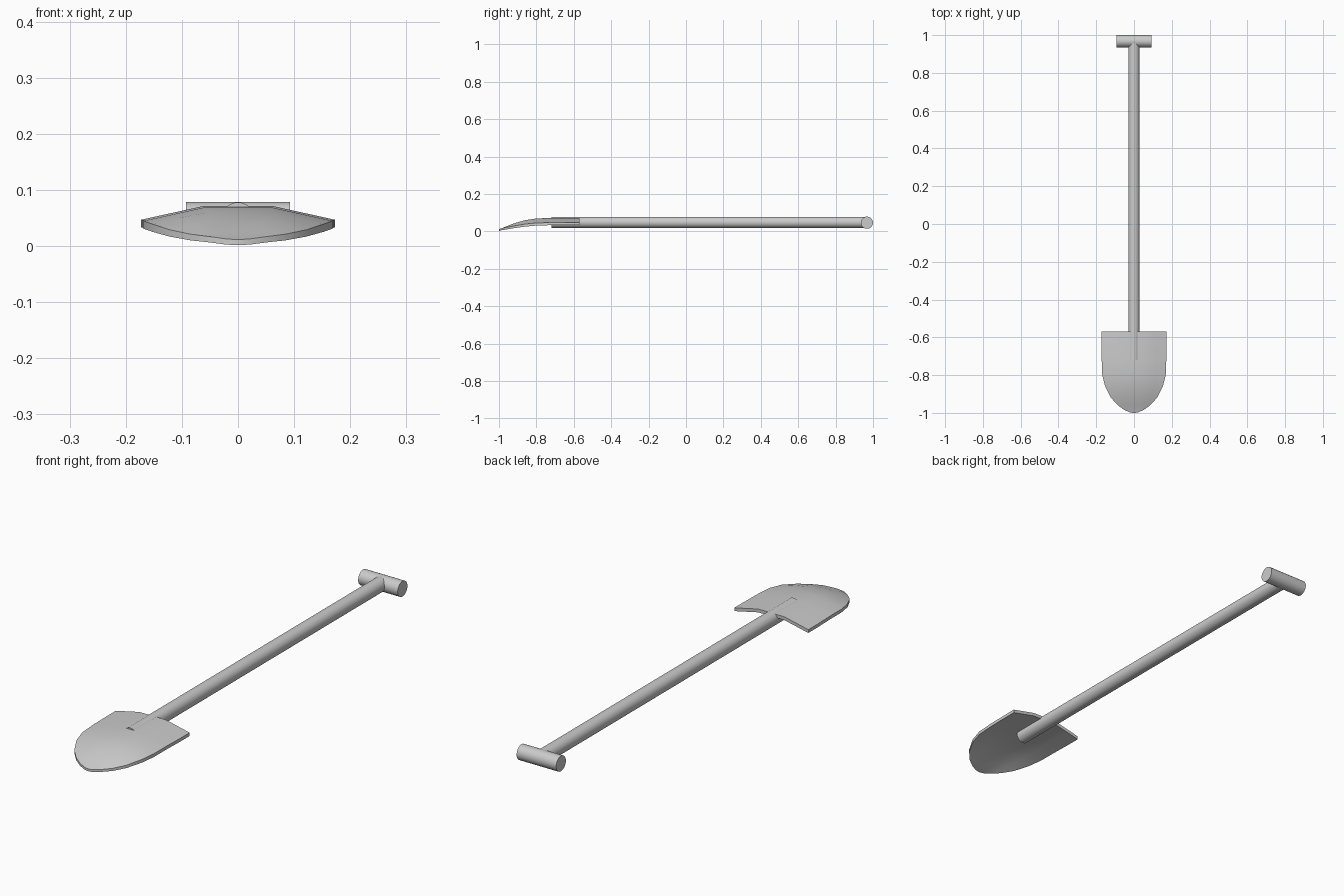
import bpy, bmesh, math

if "Cube" in bpy.data.objects:
    bpy.data.objects.remove(bpy.data.objects["Cube"])


def smooth(obj):
    bpy.ops.object.select_all(action='DESELECT')
    obj.select_set(True)
    bpy.context.view_layer.objects.active = obj
    bpy.ops.object.shade_smooth_by_angle(angle=math.radians(35))


def rod(name, radius, length, centre, rotation):
    bpy.ops.mesh.primitive_cylinder_add(vertices=32, radius=radius, depth=length,
                                        location=centre, rotation=rotation)
    obj = bpy.context.object
    obj.name = name
    smooth(obj)
    return obj


# Straight shaft running under the blade, and the T-grip across its end
rod("shaft", 0.03, 1.687, (0, 0.1235, 0.048), (math.pi / 2, 0, 0))
rod("grip", 0.0325, 0.185, (0, 0.9675, 0.0465), (0, math.pi / 2, 0))

# Blade sections from back to tip: y, half width, crown height
SECTIONS = [(-0.57, 0.173, 0.072), (-0.63, 0.173, 0.072), (-0.72, 0.171, 0.072),
            (-0.80, 0.168, 0.069), (-0.86, 0.153, 0.060), (-0.92, 0.122, 0.043),
            (-0.96, 0.085, 0.027), (-0.985, 0.05, 0.017), (-0.997, 0.022, 0.013),
            (-1.0, 0.006, 0.012)]
COLUMNS = [-1, -0.68, -0.36, 0, 0.36, 0.68, 1]

# Blade: arched sheet with sloping shoulders, dipping toward the tip
bm = bmesh.new()
rows = []
for y, w, z in SECTIONS:
    rows.append([bm.verts.new((c * w, y, z - 0.025 * max(0, (abs(c) * w - 0.06) / 0.113)))
                 for c in COLUMNS])
for a, b in zip(rows, rows[1:]):
    for i in range(len(COLUMNS) - 1):
        bm.faces.new((a[i], b[i], b[i + 1], a[i + 1]))

# Thickness: extrude a lower skin, thinning at the tip
lower = bmesh.ops.extrude_face_region(bm, geom=bm.faces[:], use_keep_orig=True)
for v in lower["geom"]:
    if isinstance(v, bmesh.types.BMVert):
        v.co.z -= 0.010 + 0.004 * min(1, (v.co.y + 1) / 0.15)
bmesh.ops.recalc_face_normals(bm, faces=bm.faces[:])
mesh = bpy.data.meshes.new("blade")
bm.to_mesh(mesh)
bm.free()
blade = bpy.data.objects.new("blade", mesh)
bpy.context.collection.objects.link(blade)
smooth(blade)
